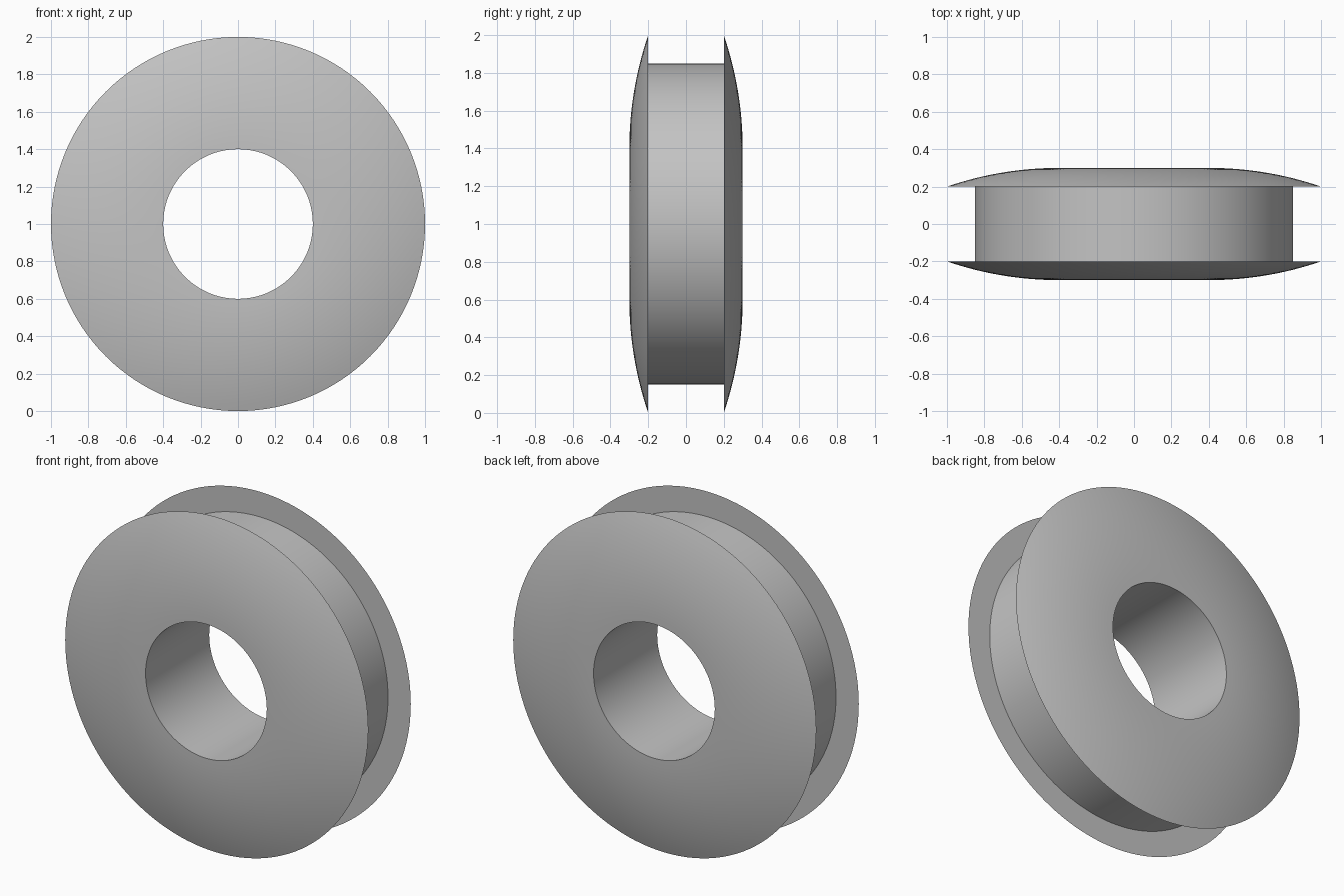
import bpy, bmesh, math
from mathutils import Matrix, Vector

cube = bpy.data.objects.get("Cube")
if cube:
    bpy.data.objects.remove(cube, do_unlink=True)

BORE, CORE, RIM = 0.4, 0.85, 1.0      # radii
GROOVE, HALF = 0.2, 0.3               # half widths
SIDES, ARC_STEPS = 128, 16

# Rubber material
grey = bpy.data.materials.new("grey_rubber")
grey.use_nodes = True
colour = (0.55, 0.55, 0.55, 1)
grey.diffuse_color = colour
grey.node_tree.nodes["Principled BSDF"].inputs["Base Color"].default_value = colour

# Half profile (radius, depth): groove floor, flange wall, domed face
drop = HALF - GROOVE
arc_radius = ((RIM - BORE) ** 2 + drop ** 2) / (2 * drop)
half = [(CORE, GROOVE)]
for i in range(ARC_STEPS + 1):
    r = RIM + (BORE - RIM) * i / ARC_STEPS
    half.append((r, HALF - arc_radius + math.sqrt(arc_radius ** 2 - (r - BORE) ** 2)))
profile = half + [(r, -y) for r, y in reversed(half)]

# Spin the closed profile about the y axis
bm = bmesh.new()
rings = []
for s in range(SIDES):
    turn = Matrix.Rotation(2 * math.pi * s / SIDES, 3, 'Y')
    rings.append([bm.verts.new(turn @ Vector((r, y, 0)) + Vector((0, 0, RIM)))
                  for r, y in profile])
n = len(profile)
for s in range(SIDES):
    a, b = rings[s], rings[(s + 1) % SIDES]
    for i in range(n):
        j = (i + 1) % n
        bm.faces.new((a[i], a[j], b[j], b[i]))
bmesh.ops.recalc_face_normals(bm, faces=bm.faces[:])

mesh = bpy.data.meshes.new("grommet_ring")
bm.to_mesh(mesh)
bm.free()
mesh.materials.append(grey)
ring = bpy.data.objects.new("grommet_ring", mesh)
bpy.context.collection.objects.link(ring)

# Smooth curves, crisp rims
bpy.ops.object.select_all(action='DESELECT')
ring.select_set(True)
bpy.context.view_layer.objects.active = ring
bpy.ops.object.shade_smooth_by_angle(angle=math.radians(30))
